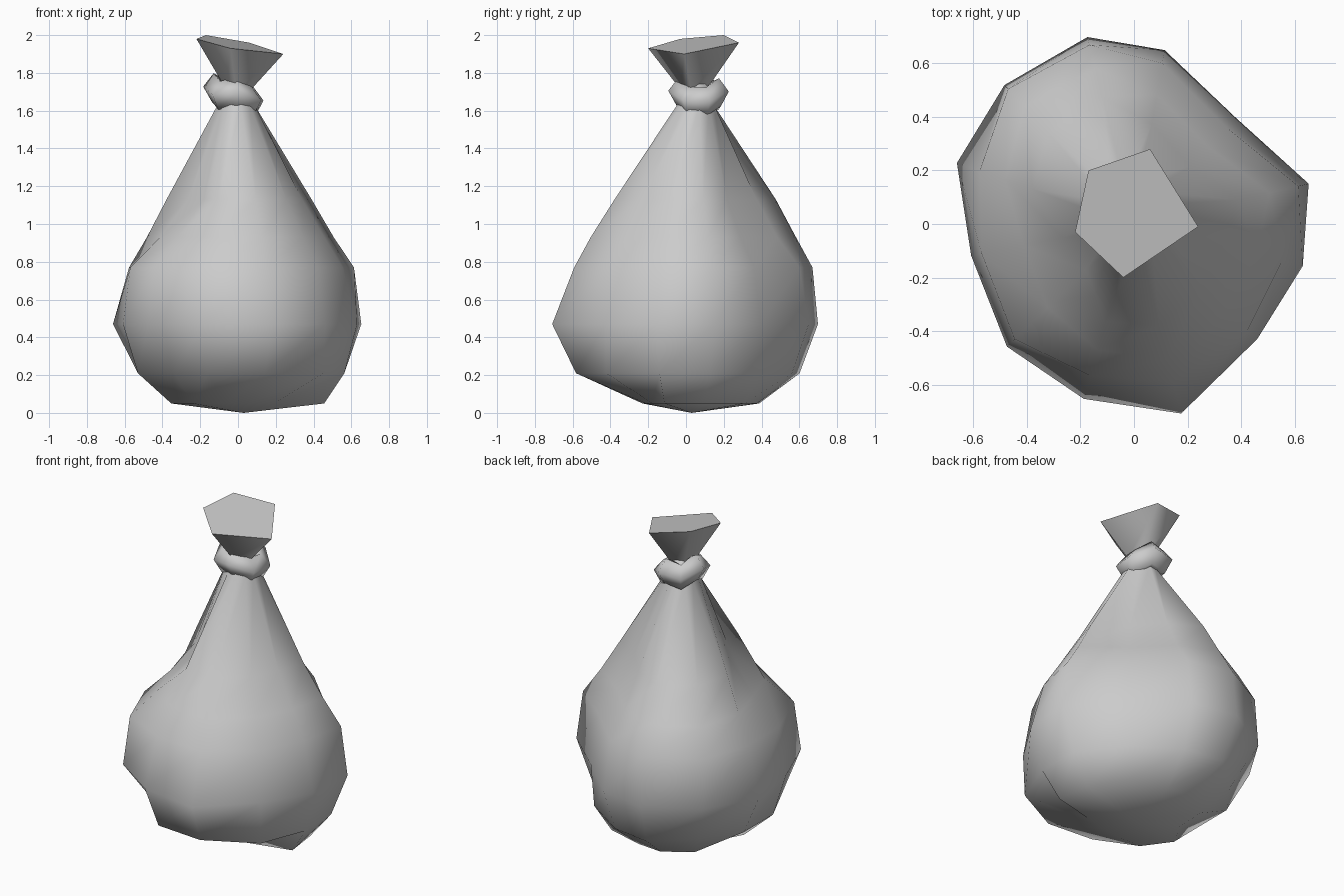
import bpy
import bmesh
import math
from mathutils import Vector

default_cube = bpy.data.objects.get("Cube")
if default_cube:
    bpy.data.objects.remove(default_cube, do_unlink=True)

# One plain cloth colour
cloth = bpy.data.materials.new("grey_cloth")
cloth.use_nodes = True
cloth.diffuse_color = (0.6, 0.6, 0.6, 1)
cloth.node_tree.nodes["Principled BSDF"].inputs["Base Color"].default_value = (0.6, 0.6, 0.6, 1)


def loft(name, rings, bottom=None, cap_top=False, closed=False, sharp=60):
    """Skin a list of equal-sized point rings, smooth except at sharp folds."""
    bm = bmesh.new()
    loops = [[bm.verts.new(p) for p in ring] for ring in rings]
    pairs = list(zip(loops, loops[1:]))
    if closed:
        pairs.append((loops[-1], loops[0]))
    for low, high in pairs:
        for i in range(len(low)):
            j = (i + 1) % len(low)
            bm.faces.new((low[i], low[j], high[j], high[i]))
    if bottom is not None:
        pole = bm.verts.new(bottom)
        first = loops[0]
        for i in range(len(first)):
            bm.faces.new((pole, first[(i + 1) % len(first)], first[i]))
    if cap_top:
        bm.faces.new(loops[-1])
    bmesh.ops.recalc_face_normals(bm, faces=bm.faces)
    mesh = bpy.data.meshes.new(name)
    bm.to_mesh(mesh)
    bm.free()
    mesh.materials.append(cloth)
    obj = bpy.data.objects.new(name, mesh)
    bpy.context.collection.objects.link(obj)
    bpy.ops.object.select_all(action="DESELECT")
    obj.select_set(True)
    bpy.context.view_layer.objects.active = obj
    bpy.ops.object.shade_smooth_by_angle(angle=math.radians(sharp))
    return obj


def polar(radius, degrees, z, centre=(0, 0)):
    a = math.radians(degrees)
    return Vector((centre[0] + radius * math.cos(a), centre[1] + radius * math.sin(a), z))


# Sack body: lumpy rings, radii in hundredths around the listed directions
directions = (13, 46, 80, 104, 133, 161, 191, 224, 254, 284, 317, 346)
levels = {
    0.05: (44, 43, 38, 40, 38, 28, 36, 33, 24, 22, 26, 47),
    0.21: (57, 53, 57, 62, 55, 56, 54, 47, 58, 60, 62, 58),
    0.47: (67, 55, 66, 72, 71, 70, 62, 66, 68, 73, 63, 65),
    0.77: (63, 50, 61, 69, 69, 61, 58, 62, 59, 61, 58, 57),
    0.93: (52, 40, 49, 60, 60, 51, 42, 45, 49, 52, 47, 47),
    1.13: (40, 30, 38, 49, 47, 40, 27, 25, 38, 39, 35, 35),
}
neck_centre = (-0.01, 0.05)
body_rings = [[polar(r / 100, d, z) for r, d in zip(radii, directions)]
              for z, radii in levels.items()]
body_rings.append([polar(0.1, d, 1.63, neck_centre) for d in directions])
body_rings.append([polar(0.07, d, 1.75, neck_centre) for d in directions])
loft("sack_body", body_rings, bottom=(0.03, 0.03, 0), cap_top=True, sharp=85)

# Knotted collar: a faceted band with a wavy, tilted path
SIDES = 7
collar_centre = (-0.02, 0.07)
collar_rings = []
for radius, height in ((0.08, 1.61), (0.12, 1.61), (0.165, 1.69), (0.11, 1.76), (0.07, 1.74)):
    ring = []
    for i in range(SIDES):
        d = 360 * i / SIDES + 20
        wave = -0.018 * (-1) ** i - 0.02 * math.cos(math.radians(d))
        ring.append(polar(radius, d, height + wave, collar_centre))
    collar_rings.append(ring)
loft("tied_collar", collar_rings, closed=True, sharp=85)

# Gathered mouth flaring out above the collar
rim = [Vector(p) for p in ((0.24, -0.01, 1.9), (0.06, 0.28, 1.96), (-0.17, 0.2, 2),
                           (-0.22, -0.03, 1.98), (-0.04, -0.2, 1.93))]
throat = Vector((0, 0.04, 1.71))
base = [throat + Vector((p.x * 0.28, (p.y - 0.04) * 0.28, 0)) for p in rim]
loft("sack_mouth", [base, rim], cap_top=True, sharp=85)
